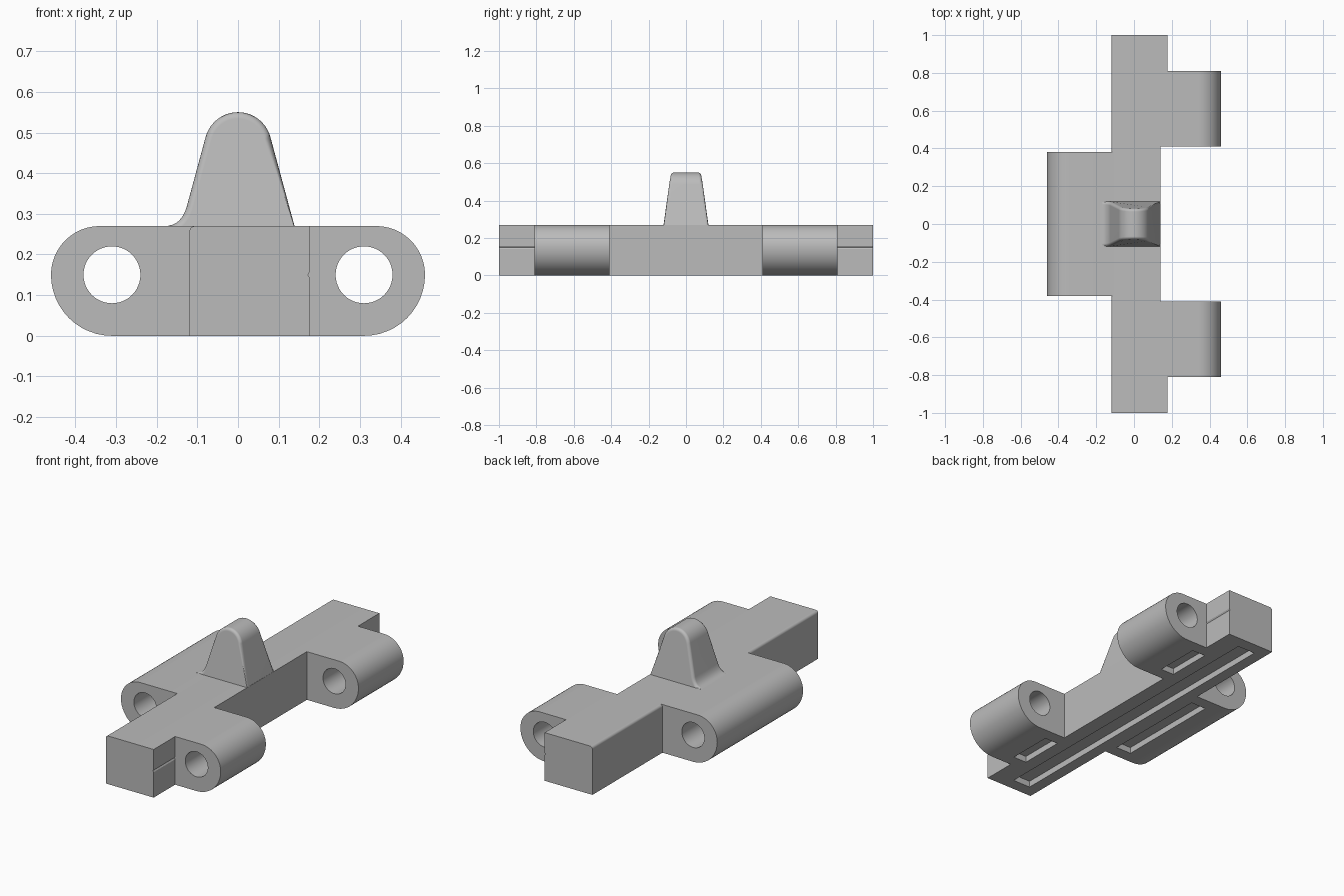
import bpy, bmesh
from math import sin, cos, radians
from mathutils import Vector, Matrix

cube = bpy.data.objects.get("Cube")
if cube:
    bpy.data.objects.remove(cube, do_unlink=True)

TOP = 0.27      # deck height
PIN = 0.15      # pin axis height

steel = bpy.data.materials.new("plain grey")
steel.use_nodes = True
grey = (0.5, 0.5, 0.5, 1)
steel.diffuse_color = grey
steel.node_tree.nodes["Principled BSDF"].inputs["Base Color"].default_value = grey


def arc(cx, cz, r, start, end, steps=12):
    angles = [radians(start + (end - start) * i / steps) for i in range(steps + 1)]
    return [(cx + r * cos(a), cz + r * sin(a)) for a in angles]


def to_object(name, bm):
    bmesh.ops.recalc_face_normals(bm, faces=bm.faces[:])
    mesh = bpy.data.meshes.new(name)
    bm.to_mesh(mesh)
    bm.free()
    mesh.materials.append(steel)
    obj = bpy.data.objects.new(name, mesh)
    bpy.context.collection.objects.link(obj)
    return obj


def extruded(profile, y0, y1):
    """Extrude an x-z outline along y."""
    bm = bmesh.new()
    face = bm.faces.new([bm.verts.new((x, y0, z)) for x, z in profile])
    new = bmesh.ops.extrude_face_region(bm, geom=[face])["geom"]
    moved = [v for v in new if isinstance(v, bmesh.types.BMVert)]
    bmesh.ops.translate(bm, verts=moved, vec=(0, y1 - y0, 0))
    return bm


def box(x0, x1, y0, y1, z0, z1):
    return extruded([(x0, z0), (x1, z0), (x1, z1), (x0, z1)], y0, y1)


def activate(obj):
    bpy.ops.object.select_all(action="DESELECT")
    obj.select_set(True)
    bpy.context.view_layer.objects.active = obj


def carve(obj, cutter_bm):
    """Subtract a temporary cutter and discard it."""
    cutter = to_object("cutter", cutter_bm)
    cutter.hide_render = True
    activate(obj)
    mod = obj.modifiers.new("carve", "BOOLEAN")
    mod.operation = "DIFFERENCE"
    mod.solver = "EXACT"
    mod.object = cutter
    bpy.ops.object.modifier_apply(modifier=mod.name)
    bpy.data.objects.remove(cutter, do_unlink=True)


def finish(obj):
    activate(obj)
    bpy.ops.object.shade_smooth_by_angle(angle=radians(30))
    mod = obj.modifiers.new("even shading", "WEIGHTED_NORMAL")
    mod.keep_sharp = True


def slot(x0, x1, y0, y1):
    return box(x0, x1, y0, y1, -0.05, 0.035)


# Central bar with a softened upper edge and a long underside slot
round_edge = arc(-0.105, TOP - 0.015, 0.015, 90, 180, 5)
bar = to_object("central_bar", extruded([(0.14, 0), (0.14, TOP)] + round_edge + [(-0.12, 0)], -1, 1))
carve(bar, slot(-0.055, 0.055, -0.93, 0.93))


def lug(name, side, inner, y0, y1, slot_x, slot_margin):
    """Pin lug with flat deck, rounded nose, pin hole and underside slot."""
    nose = arc(0.31, PIN, 0.15, -90, 0) + arc(0.34, PIN, 0.12, 0, 90)[1:]
    outline = [(inner, 0)] + nose + [(inner, TOP)]
    obj = to_object(name, extruded([(side * x, z) for x, z in outline], y0, y1))
    hole = arc(side * 0.31, PIN, 0.07, 0, 360, 48)[:-1]
    carve(obj, extruded(hole, y0 - 0.1, y1 + 0.1))
    xs = sorted(side * x for x in slot_x)
    pocket = (xs[0], xs[1], y0 + slot_margin, y1 - slot_margin)
    carve(obj, slot(*pocket))
    if side > 0:
        carve(bar, slot(*pocket))
    finish(obj)


lug("right_lug", -1, 0.105, -0.38, 0.38, (0.14, 0.235), 0.07)
for label, y0, y1 in (("front", -0.81, -0.41), ("rear", 0.41, 0.81)):
    lug(label + "_left_lug", 1, 0.14, y0, y1, (0.13, 0.213), 0.07)
finish(bar)

# End blocks with a fine horizontal groove on the outer face
edge = 0.177
groove = [(edge, PIN - 0.008), (edge - 0.005, PIN), (edge, PIN + 0.008)]
end_outline = [(0.14, 0), (edge, 0)] + groove + [(edge, TOP), (0.14, TOP)]
for label, y0, y1 in (("front", -1, -0.81), ("rear", 0.81, 1)):
    finish(to_object(label + "_end_block", extruded(end_outline, y0, y1)))

# Guide tooth: rounded crown, fillet on one foot, tapering upward
foot, corner, flank = Vector((-0.18, TOP)), Vector((-0.14, TOP)), Vector((-0.126, 0.318))
fillet = []
for i in range(9):
    t = i / 8
    fillet.append(tuple(flank * (1 - t) ** 2 + corner * 2 * t * (1 - t) + foot * t * t))
crown = arc(0, 0.4675, 0.0825, 14, 166, 20)
base = TOP - 0.005
outline = [(0.139, base), (0.139, TOP)] + crown + fillet + [(-0.18, base)]
bm = extruded(outline, -0.12, 0.12)
for v in bm.verts:
    v.co.y *= 1 - 0.32 * max(0, v.co.z - TOP) / 0.28
rim = [e for e in bm.edges
       if abs(e.verts[0].co.y - e.verts[1].co.y) < 0.06
       and max(v.co.z for v in e.verts) > TOP + 0.001
       and min(v.co.z for v in e.verts) > TOP - 0.001]
bmesh.ops.bevel(bm, geom=rim, offset=0.016, offset_type="OFFSET", segments=4,
                profile=0.5, affect="EDGES", clamp_overlap=False)
finish(to_object("guide_tooth", bm))
